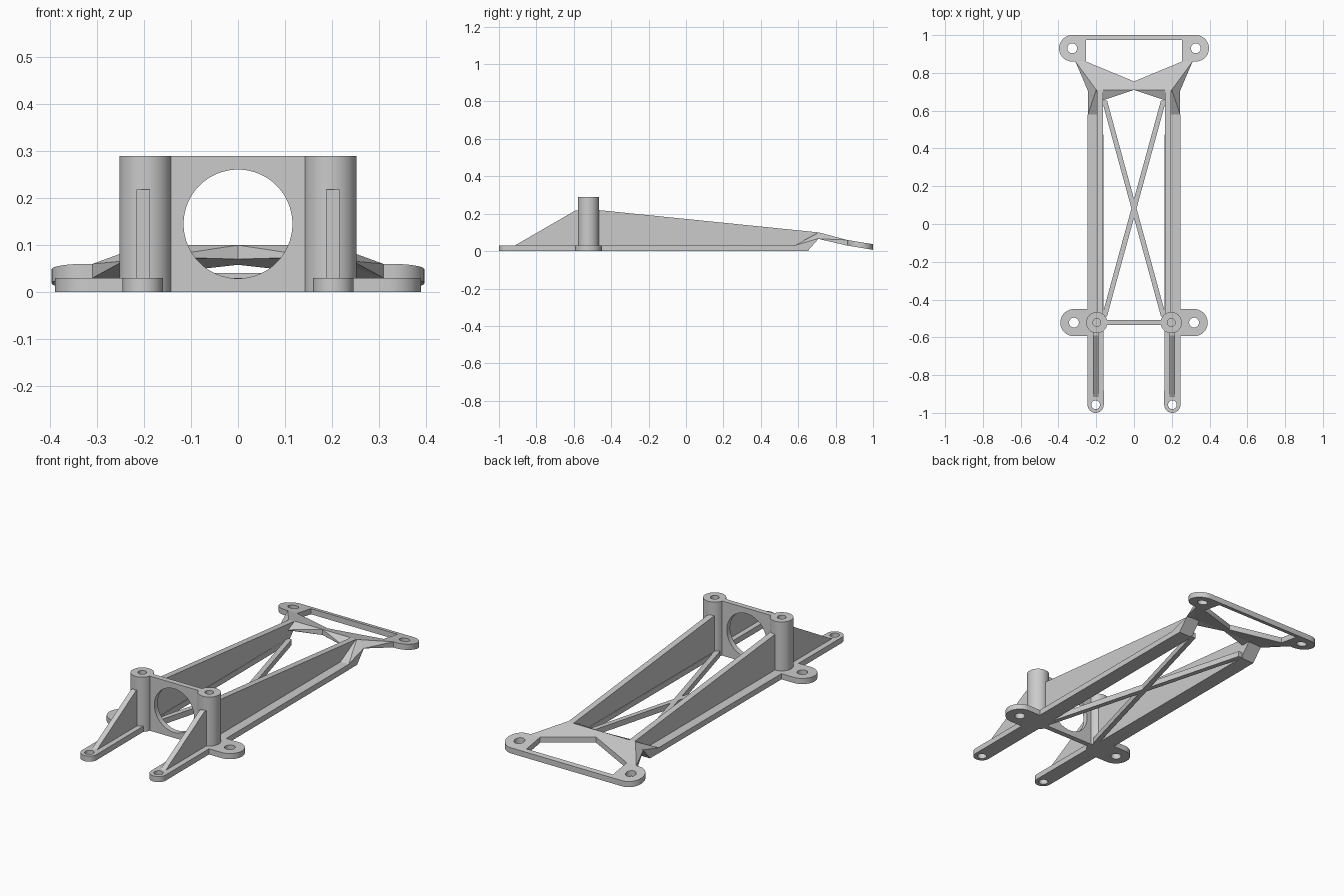
import bpy, bmesh
from math import sin, cos, radians

if "Cube" in bpy.data.objects:
    bpy.data.objects.remove(bpy.data.objects["Cube"])


def finish(name, bm, mirror):
    bmesh.ops.recalc_face_normals(bm, faces=bm.faces)
    me = bpy.data.meshes.new(name)
    bm.to_mesh(me)
    bm.free()
    ob = bpy.data.objects.new(name, me)
    bpy.context.collection.objects.link(ob)
    bpy.ops.object.select_all(action='DESELECT')
    ob.select_set(True)
    bpy.context.view_layer.objects.active = ob
    bpy.ops.object.shade_smooth_by_angle(angle=radians(30))
    if mirror:
        ob.modifiers.new("mirror", 'MIRROR').use_mirror_merge = False
    return ob


def prism(name, outline, place, holes=(), mirror=True):
    """Fill a 2D outline with holes, give it depth t = 0..1, map (u, v, t) to 3D."""
    bm = bmesh.new()
    for loop in (outline, *holes):
        vs = [bm.verts.new((u, v, 0)) for u, v in loop]
        for i, a in enumerate(vs):
            bm.edges.new((a, vs[i - 1]))
    bmesh.ops.triangle_fill(bm, edges=bm.edges[:], use_beauty=True)
    faces = bm.faces[:]
    rim = [e for e in bm.edges if len(e.link_faces) == 1]
    top = {v: bm.verts.new((v.co.x, v.co.y, 1)) for v in bm.verts[:]}
    for f in faces:
        bm.faces.new([top[v] for v in f.verts])
    for e in rim:
        a, b = e.verts
        bm.faces.new((a, b, top[b], top[a]))
    for v in bm.verts:
        v.co = place(*v.co)
    return finish(name, bm, mirror)


def hull(name, points):
    bm = bmesh.new()
    for p in points:
        bm.verts.new(p)
    bmesh.ops.convex_hull(bm, input=bm.verts[:])
    return finish(name, bm, True)


def arc(x, y, r, a0, a1, n=20):
    return [(x + r * cos(radians(a0 + (a1 - a0) * i / n)),
             y + r * sin(radians(a0 + (a1 - a0) * i / n))) for i in range(n + 1)]


def circle(x, y, r, n=40):
    return arc(x, y, r, 0, 360, n)[:-1]


def up(lo, hi):
    return lambda u, v, t: (u, v, lo + (hi - lo) * t)


def across(lo, hi):
    return lambda u, v, t: (lo + (hi - lo) * t, u, v)


def sloped(u, v, t):
    z = 0.10 - (v - 0.71) * 0.04 / 0.15 if v <= 0.86 else 0.06 - (v - 0.86) * 0.023 / 0.14
    return (u, v, z - 0.03 * (1 - t))


# Flat base rails with rounded, drilled front tips
prism("base_rail",
      arc(0.203, -0.957, 0.043, 180, 360) + [(0.245, 0.58), (0.163, 0.58)],
      up(0, 0.03), [circle(0.203, -0.957, 0.023)])

# Side mounting ears
prism("mounting_ear",
      arc(0.318, -0.522, 0.072, -90, 90) + [(0.2, -0.45), (0.2, -0.594)],
      up(0, 0.03), [circle(0.318, -0.522, 0.026)])

# Hollow posts with closed feet
prism("post", circle(0.197, -0.522, 0.056), up(0.03, 0.29), [circle(0.197, -0.522, 0.021)])
prism("post_foot", circle(0.197, -0.522, 0.056), up(0, 0.03))

# Upright plate between the posts with a large round opening
prism("bulkhead", [(-0.15, 0), (0.15, 0), (0.15, 0.29), (-0.15, 0.29)],
      lambda u, v, t: (u, -0.536 + 0.028 * t, v),
      [circle(0, 0.145, 0.116, 64)], mirror=False)

# Upright webs in front of and behind the posts
prism("front_web", [(-0.915, 0.03), (-0.57, 0.03), (-0.57, 0.218), (-0.59, 0.218)],
      across(0.188, 0.216))
prism("rear_web", [(-0.474, 0), (0.65, 0), (0.71, 0.068), (0.71, 0.10), (-0.474, 0.22)],
      across(0.164, 0.196))

# Diagonal braces, crossing once mirrored
prism("cross_brace", [(-0.17, -0.49), (-0.143, -0.49), (0.17, 0.655), (0.143, 0.655)],
      up(0, 0.03))

# Rail ends rising to the rear plate
hull("rail_end", [(x, y, z) for x in (0.164, 0.244) for y, z in
                  ((0.58, 0), (0.58, 0.03), (0.65, 0), (0.71, 0.068))] + [(0.2, 0.71, 0.10)])
hull("outer_gusset", [(0.2, 0.71, 0.10), (0.2, 0.71, 0.07), (0.244, 0.705, 0.066),
                      (0.31, 0.86, 0.06), (0.31, 0.86, 0.03)])
hull("inner_gusset", [(0.164, 0.71, 0.10), (0, 0.71, 0.10), (0.164, 0.655, 0.075),
                      (0.164, 0.66, 0.07), (0.164, 0.71, 0.07), (0, 0.71, 0.07)])

# Sloped rear plate: forked arms, then an end frame with two drilled ears
prism("rear_arms", [(-0.2, 0.71), (0.2, 0.71), (0.31, 0.86), (0.254, 0.86),
                    (0, 0.755), (-0.254, 0.86), (-0.31, 0.86)], sloped, mirror=False)
prism("rear_frame",
      [(0.254, 0.86)] + arc(0.327, 0.93, 0.07, -90, 90) + arc(-0.327, 0.93, 0.07, 90, 270)
      + [(-0.254, 0.86), (-0.254, 0.975), (0.254, 0.975)], sloped,
      [circle(s * 0.327, 0.93, 0.026) for s in (-1, 1)], mirror=False)
